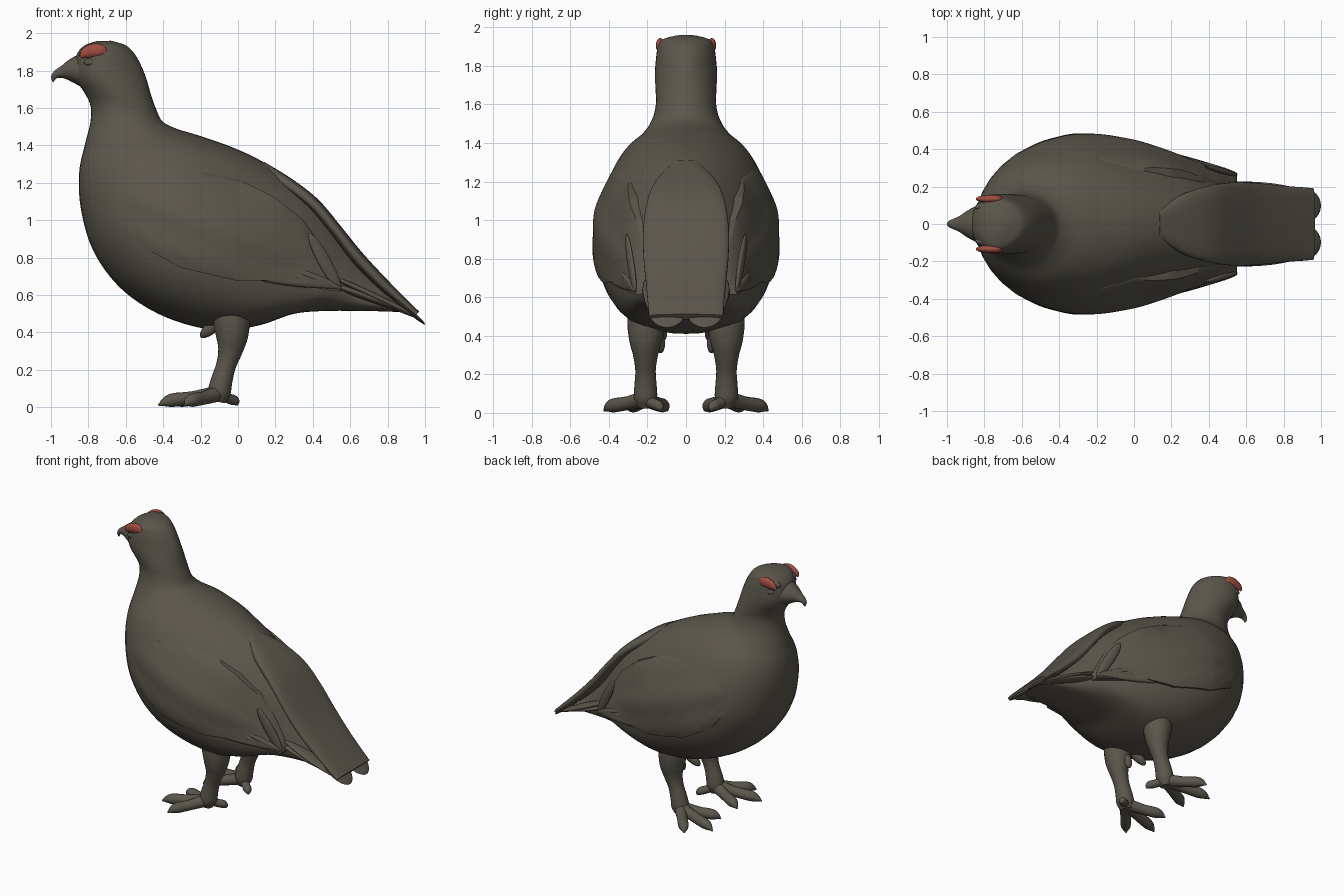
import bpy, bmesh, math
from mathutils import Vector, Matrix
from mathutils.bvhtree import BVHTree

if "Cube" in bpy.data.objects:
    bpy.data.objects.remove(bpy.data.objects["Cube"])


def material(name, rgb):
    m = bpy.data.materials.new(name)
    m.diffuse_color = (*rgb, 1)
    m.use_nodes = True
    m.node_tree.nodes["Principled BSDF"].inputs["Base Color"].default_value = m.diffuse_color
    return m


PLUMAGE = material("dark brown plumage", (0.105, 0.095, 0.073))
RED = material("red comb", (0.35, 0.075, 0.052))


def finish(bm, name, mat=PLUMAGE, mirror=False, angle=50):
    bmesh.ops.recalc_face_normals(bm, faces=bm.faces)
    me = bpy.data.meshes.new(name)
    bm.to_mesh(me)
    me.materials.append(mat)
    ob = bpy.data.objects.new(name, me)
    bpy.context.collection.objects.link(ob)
    if mirror:
        md = ob.modifiers.new("mirror", "MIRROR")
        md.use_axis = (False, True, False)
        md.use_mirror_merge = False
    bpy.ops.object.select_all(action="DESELECT")
    ob.select_set(True)
    bpy.context.view_layer.objects.active = ob
    bpy.ops.object.shade_smooth_by_angle(angle=math.radians(angle))
    return ob


def loft(bm, rings):
    loops = [[bm.verts.new(p) for p in r] for r in rings]
    n = len(loops[0])
    for a, b in zip(loops, loops[1:]):
        for i in range(n):
            bm.faces.new((a[i], a[(i + 1) % n], b[(i + 1) % n], b[i]))
    bm.faces.new(loops[0])
    bm.faces.new(loops[-1])


def spline(rows, steps=5):
    """Catmull-Rom interpolation of rows of numbers."""
    out = []
    for i in range(len(rows) - 1):
        p = [rows[max(0, min(len(rows) - 1, i + k))] for k in (-1, 0, 1, 2)]
        for s in range(steps):
            t = s / steps
            out.append([0.5 * (2 * b + (c - a) * t + (2 * a - 5 * b + 4 * c - d) * t * t
                               + (3 * b - a - 3 * c + d) * t ** 3) for a, b, c, d in zip(*p)])
    return out + [list(rows[-1])]


def section_rings(rows, power=2.0, n=40, skew=lambda z: 0):
    """Each row: lower/front x,z, upper/back x,z, half width. Skew widens the front side."""
    rings = []
    for fx, fz, bx, bz, w in spline(rows):
        ring = []
        for i in range(n):
            a = 2 * math.pi * i / n
            c, s = math.cos(a), math.sin(a)
            c = math.copysign(abs(c) ** (2 / power), c)
            s = math.copysign(abs(s) ** (2 / power), s)
            t = 0.5 + 0.5 * c
            ring.append((fx + (bx - fx) * t, w * s * (1 - skew(fz) * c), fz + (bz - fz) * t))
        rings.append(ring)
    return rings


def tube(bm, rows, n=16):
    """Each row: x, y, z, radius. Rings are carried along without twist."""
    pts = spline(rows, 4)
    rings, last = [], None
    for i, p in enumerate(pts):
        d = (Vector(pts[min(i + 1, len(pts) - 1)][:3]) - Vector(pts[max(i - 1, 0)][:3])).normalized()
        q = d.to_track_quat("Z", "Y") if last is None else last[0].rotation_difference(d) @ last[1]
        last = (d, q)
        rings.append([Vector(p[:3]) + q @ Vector((p[3] * math.cos(2 * math.pi * k / n),
                      p[3] * math.sin(2 * math.pi * k / n), 0)) for k in range(n)])
    loft(bm, rings)


def blade(bm, a, b, thick, wide, up="Z"):
    """Flattened ellipsoid from a to b; local y is thickness, z is width."""
    a, b = Vector(a), Vector(b)
    d = b - a
    m = (Matrix.Translation((a + b) / 2) @ d.to_track_quat("X", up).to_matrix().to_4x4()
         @ Matrix.Diagonal((d.length / 2, thick, wide, 1)))
    bmesh.ops.create_uvsphere(bm, u_segments=24, v_segments=14, radius=1, matrix=m)


def lerp_table(table, x):
    for (x0, z0), (x1, z1) in zip(table, table[1:]):
        if x <= x1:
            return z0 + (z1 - z0) * (x - x0) / (x1 - x0)
    return table[-1][1]


SKEW = [(.3, .27), (.55, .25), (.9, .16), (1.3, 0), (1.65, 0), (1.8, .2), (2.0, .2)]

# Head, neck and body in one loft
bm = bmesh.new()
loft(bm, section_rings([
    (-.76, 1.957, -.68, 1.96, .05), (-.82, 1.935, -.60, 1.935, .125), (-.86, 1.89, -.55, 1.885, .146),
    (-.875, 1.82, -.51, 1.81, .155), (-.865, 1.75, -.485, 1.74, .16), (-.82, 1.68, -.465, 1.67, .158),
    (-.788, 1.61, -.44, 1.60, .156), (-.79, 1.52, -.405, 1.53, .175), (-.82, 1.40, -.33, 1.49, .225),
    (-.85, 1.25, -.20, 1.45, .32), (-.84, 1.06, -.03, 1.39, .395), (-.78, .85, .12, 1.32, .44),
    (-.66, .67, .28, 1.22, .457), (-.50, .54, .42, 1.11, .44), (-.30, .45, .53, .98, .395),
    (-.08, .41, .61, .86, .335), (.12, .44, .68, .77, .275), (.30, .50, .74, .70, .22),
    (.47, .515, .79, .65, .175), (.65, .515, .84, .60, .145), (.80, .512, .89, .56, .12),
    (.92, .505, .94, .52, .10)],
    skew=lambda z: lerp_table(SKEW, z)))
bmesh.ops.recalc_face_normals(bm, faces=bm.faces)
tree = BVHTree.FromBMesh(bm)
finish(bm, "body")
bm.free()


def side_y(x, z, miss=0.0):
    hit = tree.ray_cast(Vector((x, 2, z)), Vector((0, -1, 0)))[0]
    return hit.y if hit else miss


# Hooked beak
bm = bmesh.new()
loft(bm, section_rings([
    (-.80, 1.69, -.83, 1.90, .11), (-.87, 1.73, -.90, 1.86, .075), (-.925, 1.757, -.945, 1.825, .042),
    (-.965, 1.76, -.98, 1.80, .025), (-.985, 1.742, -.999, 1.77, .014), (-.985, 1.733, -.992, 1.74, .005)], n=20))
finish(bm, "beak")

# Flattened red combs above the eyes, on a brow ridge
bm = bmesh.new()
tube(bm, [(-.84, 0, 1.87, .008), (-.82, 0, 1.891, .026), (-.775, 0, 1.906, .037),
          (-.73, 0, 1.904, .034), (-.706, 0, 1.885, .012)])
for v in bm.verts:
    v.co.y = .134 + v.co.y * .6
finish(bm, "eye_comb", RED, mirror=True)
bm = bmesh.new()
blade(bm, (-.85, .09, 1.885), (-.66, .10, 1.905), .03, .036)
finish(bm, "brow", mirror=True)

# Eyes
bm = bmesh.new()
y = side_y(-.795, 1.845)
blade(bm, (-.825, y - .008, 1.845), (-.765, y + .001, 1.845), .012, .018)
finish(bm, "eye", mirror=True)

# Folded wings draped on the body sides
LOW = [(-.62, 1.0), (-.5, .85), (-.3, .745), (0, .675), (.2, .68), (.4, .64), (.55, .615)]
HIGH = [(-.62, 1.1), (-.5, 1.22), (-.3, 1.28), (0, 1.22), (.2, 1.12), (.35, 1.0), (.45, .86), (.55, .67)]
bm = bmesh.new()
rings = []
for i in range(61):
    x = -.62 + 1.17 * i / 60
    lo, hi = lerp_table(LOW, x), lerp_table(HIGH, x)
    outer = []
    for j in range(29):
        v = j / 28
        z = lo + (hi - lo) * v
        ripple = .006 * math.sin(9 * x + 22 * z) * math.sin(math.pi * v)
        y = side_y(x, z, .15) + (.016 + .03 * v * (1 - v)) * min(1, i / 16) * (1 - v ** 6) + ripple
        if x > 0:
            y += max(0, .455 - .34 * x - .08 * v * v - y) * min(1, x / .25)
        outer.append((x, y, z))
    rings.append(outer + [(p[0], p[1] - .06, p[2]) for p in reversed(outer)])
loft(bm, rings)
finish(bm, "wing", mirror=True)

# Flight feathers along the lower rear wing edge
bm = bmesh.new()
for k in range(4):
    blade(bm, (.08 + .07 * k, .40 - .02 * k, .695 + .015 * k),
          (.50 + .018 * k, .285 - .006 * k, .645 - .004 * k), .016, .022)
blade(bm, (.38, .31, .93), (.55, .262, .62), .016, .035)
finish(bm, "flight_feathers", mirror=True)

# Tail: back coverts running smoothly into the tail slab
bm = bmesh.new()
loft(bm, section_rings([
    (.10, 1.26, .14, 1.312, .07), (.24, 1.17, .29, 1.22, .16), (.38, 1.06, .43, 1.11, .205),
    (.50, .92, .55, .968, .222), (.62, .765, .665, .826, .22), (.77, .62, .81, .67, .205),
    (.945, .485, .968, .512, .192)], power=3))
finish(bm, "tail", angle=50)

# Tail: rounded lower feathers
bm = bmesh.new()
blade(bm, (.78, .098, .635), (1.0, .098, .443), .014, .1, up="Y")
blade(bm, (.50, .19, .70), (.975, .125, .475), .02, .06, up="Y")
blade(bm, (.48, .20, .665), (.90, .14, .515), .02, .05, up="Y")
finish(bm, "tail_feathers", mirror=True)

# Feathered legs, with a tuft at the thigh
bm = bmesh.new()
tube(bm, [(-.04, .20, .58, .09), (-.035, .205, .48, .10), (-.032, .21, .38, .086), (-.042, .21, .30, .065),
          (-.065, .21, .22, .053), (-.088, .21, .14, .058), (-.10, .21, .08, .06), (-.11, .21, .03, .04)], 24)
blade(bm, (-.06, .15, .50), (-.20, .12, .375), .035, .035)
blade(bm, (-.04, .14, .42), (-.07, .13, .31), .025, .03)
finish(bm, "leg", mirror=True)

# Toes and claws
bm = bmesh.new()
for tx, ty in [(-.415, .29), (-.28, .42), (-.35, .10), (-.005, .13)]:
    r = .028 if tx > -.1 else .036
    a, t = Vector((-.10, .21, .075)), Vector((tx, ty, .012))
    m1, m2 = a.lerp(t, .45), a.lerp(t, .8)
    tube(bm, [(*a, r + .008), (m1.x, m1.y, .05, r), (m2.x, m2.y, .038, r), (*a.lerp(t, .95)[:2], .024, .02),
              (t.x, t.y, .012, .006)])
    blade(bm, (m2.x, m2.y, .034), (t.x + (t.x - a.x) * .04, t.y + (t.y - a.y) * .04, .012), .012, .012)
finish(bm, "foot", mirror=True)
